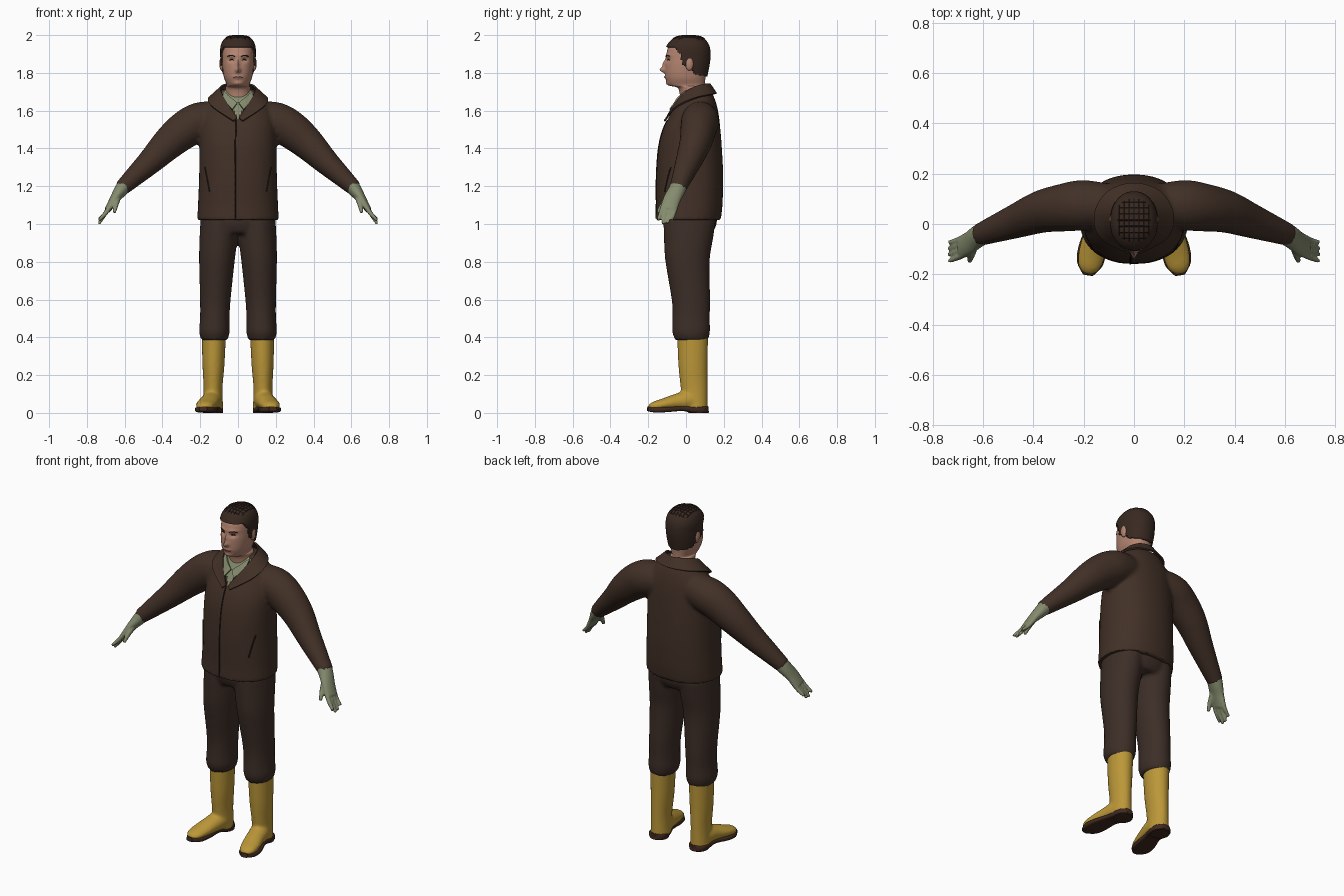
import bpy, bmesh, math
from mathutils import Vector
from mathutils.bvhtree import BVHTree

cube = bpy.data.objects.get("Cube")
if cube:
    bpy.data.objects.remove(cube)

X, Y, Z = Vector((1, 0, 0)), Vector((0, 1, 0)), Vector((0, 0, 1))


def material(name, rgb):
    m = bpy.data.materials.new(name)
    m.use_nodes = True
    m.diffuse_color = (*rgb, 1)
    bsdf = next(n for n in m.node_tree.nodes if n.type == 'BSDF_PRINCIPLED')
    bsdf.inputs["Base Color"].default_value = (*rgb, 1)
    bsdf.inputs["Roughness"].default_value = 0.8
    return m


JACKET = material("brown jacket", (.054, .03, .02))
TROUSER = material("dark brown trousers", (.046, .027, .02))
SEAM = material("dark seam", (.02, .012, .009))
SKIN = material("skin", (.46, .235, .165))
LIP = material("lip", (.29, .12, .09))
HAIR = material("brown hair", (.04, .022, .015))
GREEN = material("sage green", (.23, .26, .155))
YELLOW = material("yellow rubber", (.5, .31, .04))
SOLE = material("dark sole", (.05, .022, .013))


def smooth(pts, steps):
    """Catmull-Rom interpolation through tuples of any length."""
    p = [pts[0], *pts, pts[-1]]
    out = []
    for a, b, c, d in zip(p, p[1:], p[2:], p[3:]):
        for i in range(steps):
            t = i / steps
            out.append([(2*k + (m-j)*t + (2*j-5*k+4*m-n)*t*t + (3*k-j-3*m+n)*t**3) / 2
                        for j, k, m, n in zip(a, b, c, d)])
    return out + [list(pts[-1])]


def tube(bm, stations, ref=X, flat=False, n=32, steps=4, power=1.0, s=1):
    """Loft ellipses (x, y, z, radius_a, radius_b) along a path."""
    st = smooth(stations, steps)
    ctr = [Vector((q[0] * s, q[1], q[2])) for q in st]
    rings = []
    for i, q in enumerate(st):
        t = Z if flat else (ctr[min(i+1, len(st)-1)] - ctr[max(i-1, 0)]).normalized()
        u = (ref - t * ref.dot(t)).normalized()
        v = t.cross(u)
        ring = []
        for k in range(n):
            a = math.tau * k / n
            c, d = math.cos(a), math.sin(a)
            ring.append(bm.verts.new(ctr[i] + u * q[3] * math.copysign(abs(c)**power, c)
                                     + v * q[4] * math.copysign(abs(d)**power, d)))
        rings.append(ring)
    for r0, r1 in zip(rings, rings[1:]):
        for k in range(n):
            bm.faces.new((r0[k], r0[(k+1) % n], r1[(k+1) % n], r1[k]))
    bm.faces.new(rings[0][::-1])
    bm.faces.new(rings[-1])


def finish(name, bm, mats, voxel=0, relax=3, thick=0, angle=40):
    """Turn a bmesh into an object, blending its volumes when voxel is set."""
    bmesh.ops.recalc_face_normals(bm, faces=bm.faces)
    me = bpy.data.meshes.new(name)
    bm.to_mesh(me)
    bm.free()
    ob = bpy.data.objects.new(name, me)
    bpy.context.scene.collection.objects.link(ob)
    if voxel:
        r = ob.modifiers.new("blend", 'REMESH')
        r.mode, r.voxel_size = 'VOXEL', voxel
        sm = ob.modifiers.new("relax", 'SMOOTH')
        sm.factor, sm.iterations = .5, relax
    if thick:
        so = ob.modifiers.new("thickness", 'SOLIDIFY')
        so.thickness, so.offset = thick, 0
    if voxel or thick:
        dg = bpy.context.evaluated_depsgraph_get()
        baked = bpy.data.meshes.new_from_object(ob.evaluated_get(dg))
        ob.modifiers.clear()
        ob.data = baked
    ob.data.materials.clear()
    for m in mats:
        ob.data.materials.append(m)
    bpy.ops.object.select_all(action='DESELECT')
    ob.select_set(True)
    bpy.context.view_layer.objects.active = ob
    bpy.ops.object.shade_smooth_by_angle(angle=math.radians(angle))
    return ob


def tree(ob):
    return BVHTree.FromPolygons([v.co for v in ob.data.vertices],
                                [p.vertices for p in ob.data.polygons])


def cord(name, bvh, pts, direction, radius, mat):
    """Thin raised line projected onto a surface."""
    hits = [bvh.ray_cast(Vector(p) - direction * 2, direction)[0] for p in smooth(pts, 8)]
    hits = [h for h in hits if h]
    cu = bpy.data.curves.new(name, 'CURVE')
    cu.dimensions, cu.bevel_depth, cu.bevel_resolution = '3D', radius, 1
    sp = cu.splines.new('POLY')
    sp.points.add(len(hits) - 1)
    for p, h in zip(sp.points, hits):
        p.co = (*h, 1)
    cu.materials.append(mat)
    bpy.context.scene.collection.objects.link(bpy.data.objects.new(name, cu))


def strip(name, edge_a, edge_b, bvh, lift, mat):
    """Cloth band between two edges, kept above the surface below it."""
    bm = bmesh.new()
    rows = []
    for a, b in zip(smooth(edge_a, 6), smooth(edge_b, 6)):
        row = []
        for k in range(6):
            p = Vector(a).lerp(Vector(b), k / 5)
            loc, nor, _, _ = bvh.find_nearest(p)
            if (p - loc).dot(nor) < lift:
                p = loc + nor * lift
            row.append(bm.verts.new(p))
        rows.append(row)
    for r0, r1 in zip(rows, rows[1:]):
        for k in range(5):
            bm.faces.new((r0[k], r0[k+1], r1[k+1], r1[k]))
    return finish(name, bm, [mat], thick=.009)


def both(half):
    return [(-x, y, z) for x, y, z in half[:0:-1]] + half


# Jacket: torso and sleeves blended into one surface, shirt showing in the V
bm = bmesh.new()
tube(bm, [(0, .012, 1.02, .216, .172), (0, .018, 1.1, .212, .175), (0, .02, 1.25, .206, .177),
          (0, .022, 1.4, .204, .168), (0, .03, 1.5, .2, .152), (0, .045, 1.58, .185, .128),
          (0, .055, 1.64, .155, .105), (0, .06, 1.69, .115, .08), (0, .06, 1.715, .085, .062)],
     flat=True, n=48, power=.9)
for s in (1, -1):
    tube(bm, [(.1, .075, 1.56, .085, .09), (.2, .075, 1.545, .1, .1), (.28, .065, 1.5, .095, .1),
              (.365, .05, 1.43, .085, .088), (.46, .015, 1.335, .07, .069),
              (.54, -.015, 1.26, .057, .055), (.62, -.045, 1.185, .044, .041)], ref=Y, s=s)
jacket = finish("jacket", bm, [JACKET, GREEN], voxel=.011, relax=4)
for f in jacket.data.polygons:
    c = f.center
    f.material_index = int(c.y < .01 and c.z > 1.56 and abs(c.x) < (c.z - 1.56) * .6)
cloth = tree(jacket)

# Collar with lapels, shirt collar, placket and pocket seams
strip("jacket_collar",
      both([(0, .125, 1.742), (.06, .1, 1.74), (.09, .04, 1.722), (.075, -.03, 1.67), (.006, -.1, 1.56)]),
      both([(0, .16, 1.69), (.1, .13, 1.685), (.155, .045, 1.665), (.135, -.05, 1.62), (.025, -.115, 1.545)]),
      cloth, .009, JACKET)
for s, side in ((1, "left"), (-1, "right")):
    strip(side + "_shirt_collar",
          [(s*.075, .01, 1.7), (s*.045, -.035, 1.675), (s*.004, -.06, 1.64)],
          [(s*.075, -.02, 1.67), (s*.058, -.05, 1.64), (s*.03, -.085, 1.605)], cloth, .006, GREEN)
    cord(side + "_pocket_seam", cloth, [(s*.15, 0, 1.17), (s*.165, 0, 1.25), (s*.175, 0, 1.3)], Y, .004, SEAM)
cord("front_placket", cloth, [(-.015, 0, 1.03), (-.015, 0, 1.3), (-.012, 0, 1.55)], Y, .004, SEAM)

# Trousers
bm = bmesh.new()
tube(bm, [(0, .02, 1.08, .19, .145), (0, .02, 1, .195, .142), (0, .018, .95, .15, .12)], flat=True)
for s in (1, -1):
    tube(bm, [(.1, .02, 1.03, .098, .14), (.104, .013, .92, .1, .13), (.112, .008, .8, .094, .117),
              (.12, .026, .6, .081, .102), (.123, .027, .5, .078, .099), (.125, .027, .43, .081, .1),
              (.125, .03, .385, .07, .087)], flat=True, s=s)
finish("trousers", bm, [TROUSER], voxel=.011, relax=4)

for s, side in ((1, "left"), (-1, "right")):
    # Boots: shaft and foot blended, with a sole and a deeper heel block
    bm = bmesh.new()
    tube(bm, [(.128, .035, .41, .064, .082), (.13, .037, .25, .058, .077),
              (.132, .043, .13, .05, .071), (.132, .048, .02, .054, .066)], flat=True, s=s)
    tube(bm, [(.13, .1, .05, .03, .03), (.135, .03, .065, .052, .055), (.15, -.05, .057, .053, .044),
              (.168, -.12, .044, .053, .032), (.178, -.17, .035, .044, .024),
              (.182, -.197, .028, .02, .012)], s=s)
    finish(side + "_boot", bm, [YELLOW], voxel=.008)
    bm = bmesh.new()
    tube(bm, [(.13, .118, .019, .022, .017), (.132, .09, .017, .05, .018), (.136, .04, .018, .053, .018),
              (.148, -.02, .023, .046, .013), (.166, -.1, .018, .056, .014), (.176, -.16, .017, .051, .015),
              (.183, -.203, .021, .02, .012)], power=.5, s=s)
    tube(bm, [(.132, .065, 0, .052, .053), (.132, .065, .025, .053, .054)], flat=True, s=s)
    finish(side + "_boot_sole", bm, [SOLE])

    # Gloves: cuff, palm, four fingers and a thumb
    bm = bmesh.new()
    tube(bm, [(.6, -.037, 1.205, .045, .04), (.625, -.052, 1.172, .045, .035),
              (.655, -.075, 1.13, .046, .025), (.69, -.093, 1.075, .046, .017)], ref=Y, s=s)
    for i, tip in enumerate((1.02, 1.0, 1.003, 1.025)):
        y = -.128 + i * .023
        tube(bm, [(.672, y + .008, 1.1, .013, .013), (.703, y - .006, 1.055, .012, .012),
                  (.737, y - .02 + i * .002, tip, .008, .008)], ref=Y, n=12, s=s)
    tube(bm, [(.635, -.08, 1.145, .02, .018), (.645, -.12, 1.105, .015, .014),
              (.655, -.15, 1.06, .009, .009)], ref=Y, n=12, s=s)
    finish(side + "_glove", bm, [GREEN], voxel=.006, relax=2)

    # Ears
    bm = bmesh.new()
    bmesh.ops.create_uvsphere(bm, u_segments=16, v_segments=10, radius=1)
    for v in bm.verts:
        v.co = Vector((s * (.086 + v.co.x * .013), .018 + v.co.y * .022, 1.848 + v.co.z * .036))
    finish(side + "_ear", bm, [SKIN])

# Head and neck with sculpted features
SKULL = [(0, .04, 1.62, .066, .068), (0, .03, 1.715, .067, .07), (0, .005, 1.735, .06, .095),
         (0, -.002, 1.775, .074, .105), (0, .002, 1.83, .082, .112), (0, .007, 1.88, .084, .113),
         (0, .01, 1.93, .083, .106), (0, .013, 1.965, .069, .083), (0, .015, 1.984, .043, .052),
         (0, .015, 1.989, .006, .008)]
BUMPS = [(0, 1.815, .012, .014, .028), (0, 1.845, .008, .022, .015), (0, 1.777, .024, .009, .007),
         (0, 1.742, .025, .012, .008), (.035, 1.893, .026, .009, .006), (-.035, 1.893, .026, .009, .006),
         (.033, 1.868, .017, .011, -.011), (-.033, 1.868, .017, .011, -.011)]
bm = bmesh.new()
tube(bm, SKULL, flat=True, n=72, steps=9, power=.93)
for v in bm.verts:
    if v.co.y < -.03:
        x, z = v.co.x, v.co.z
        v.co.y -= sum(h * math.exp(-((x-a)/sx)**2 - ((z-b)/sz)**2) for a, b, sx, sz, h in BUMPS)
head = finish("head", bm, [SKIN])
face = tree(head)
cord("mouth", face, [(-.026, 0, 1.776), (0, 0, 1.778), (.026, 0, 1.776)], Y, .0028, LIP)
for s, side in ((1, "left"), (-1, "right")):
    cord(side + "_eye", face, [(s*.022, 0, 1.868), (s*.033, 0, 1.871), (s*.044, 0, 1.868)], Y, .003, SEAM)
    cord(side + "_eyebrow", face, [(s*.016, 0, 1.886), (s*.035, 0, 1.893), (s*.055, 0, 1.887)], Y, .003, HAIR)

# Hair cap trimmed along the hairline, with crossing locks on the crown
LINE = [(-.2, 1.945), (-.06, 1.935), (-.03, 1.9), (-.015, 1.84), (.02, 1.835), (.045, 1.795), (.2, 1.765)]


def hairline(y):
    for (y0, z0), (y1, z1) in zip(LINE, LINE[1:]):
        if y <= y1:
            return z0 + (z1 - z0) * (y - y0) / (y1 - y0)


bm = bmesh.new()
tube(bm, [(x, y, z + .006, a + .006, b + .006) for x, y, z, a, b in SKULL],
     flat=True, n=72, steps=9, power=.93)
drop = [f for f in bm.faces if f.calc_center_median().z < hairline(f.calc_center_median().y)]
bmesh.ops.delete(bm, geom=drop, context='FACES')
crown = tree(finish("hair", bm, [HAIR], thick=.008))
for i in range(-3, 4):
    w = .02 * i
    reach = math.sqrt(1 - (w / .085)**2)
    cord("hair_lock_lengthwise", crown, [(w, .015 - .085*reach, 0), (w, .015, 0), (w, .015 + .085*reach, 0)],
         -Z, .0022, SEAM)
    cord("hair_lock_crosswise", crown, [(-.065*reach, .015 + w*1.2, 0), (0, .015 + w*1.2, 0),
                                        (.065*reach, .015 + w*1.2, 0)], -Z, .0022, SEAM)
